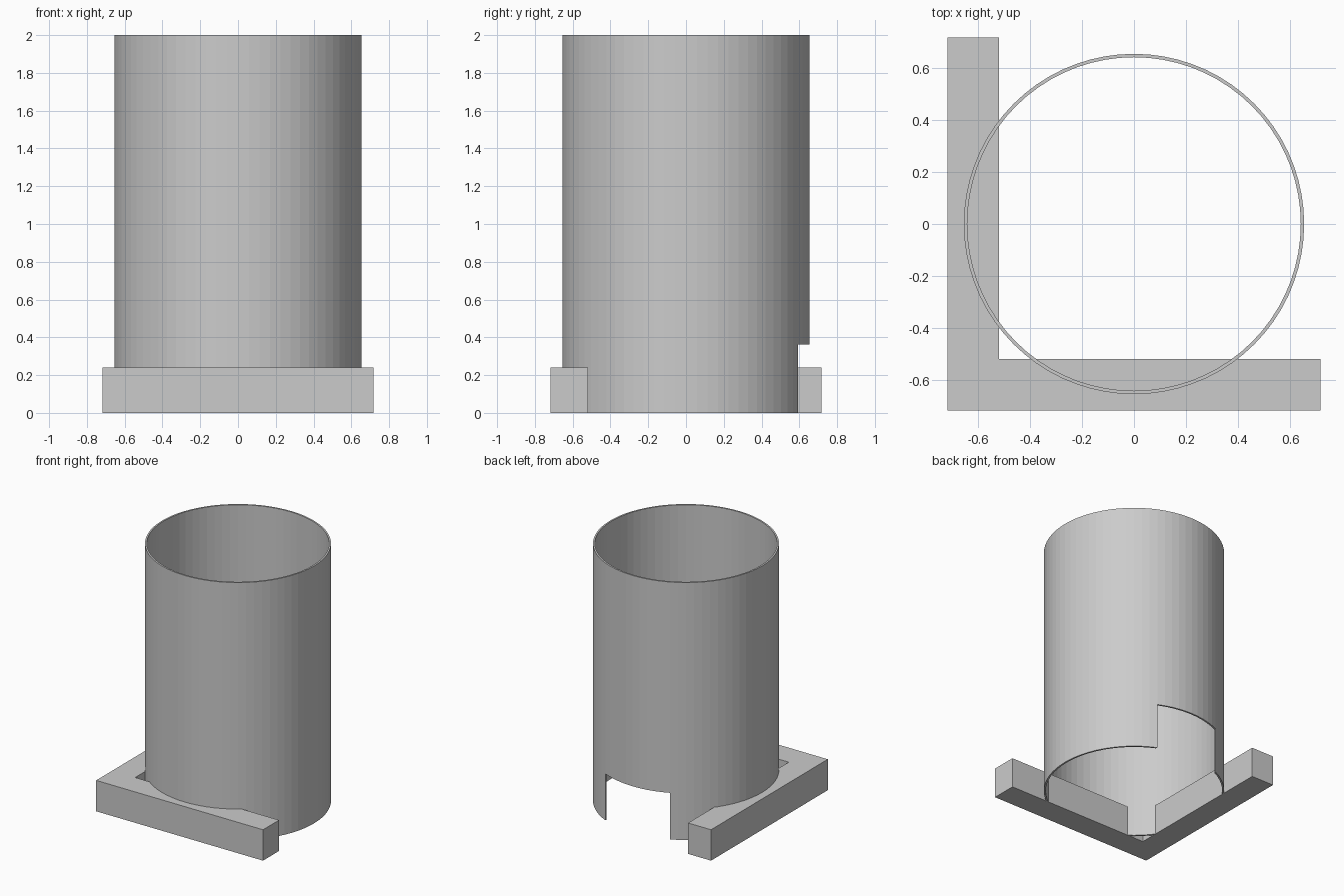
import bpy, bmesh

if "Cube" in bpy.data.objects:
    bpy.data.objects.remove(bpy.data.objects["Cube"], do_unlink=True)

HALF = 0.717          # half width of the base
INNER = -0.52         # inner edge of both base arms
BASE_TOP = 0.24
OUTER_R, INNER_R, TOP = 0.655, 0.642, 2.0
NOTCH_HALF, NOTCH_TOP = 0.277, 0.362
SIDES = 72

grey = bpy.data.materials.new("light_grey")
grey.use_nodes = True
colour = (0.6, 0.6, 0.6, 1)
grey.diffuse_color = colour
grey.node_tree.nodes["Principled BSDF"].inputs["Base Color"].default_value = colour


def add_object(name, bm, helper=False):
    bmesh.ops.recalc_face_normals(bm, faces=bm.faces)
    mesh = bpy.data.meshes.new(name)
    bm.to_mesh(mesh)
    bm.free()
    mesh.materials.append(grey)
    obj = bpy.data.objects.new(name, mesh)
    bpy.context.collection.objects.link(obj)
    if helper:
        obj.hide_render = True
        obj.hide_set(True)
    return obj


def prism(name, outline, z0, z1, helper=False):
    bm = bmesh.new()
    face = bm.faces.new([bm.verts.new((x, y, z0)) for x, y in outline])
    grown = bmesh.ops.extrude_face_region(bm, geom=[face])["geom"]
    verts = [v for v in grown if isinstance(v, bmesh.types.BMVert)]
    bmesh.ops.translate(bm, verts=verts, vec=(0, 0, z1 - z0))
    return add_object(name, bm, helper)


def cut(obj, cutter):
    mod = obj.modifiers.new("cut_" + cutter.name, 'BOOLEAN')
    mod.operation = 'DIFFERENCE'
    mod.solver = 'EXACT'
    mod.object = cutter


# L-shaped base along the front and one side
l_outline = [(-HALF, -HALF), (HALF, -HALF), (HALF, INNER),
             (INNER, INNER), (INNER, HALF), (-HALF, HALF)]
prism("corner_base", l_outline, 0, BASE_TOP)

# Thin open tube
bm = bmesh.new()
rings = []
for radius, z in ((OUTER_R, 0), (OUTER_R, TOP), (INNER_R, TOP), (INNER_R, 0)):
    ring = bmesh.ops.create_circle(bm, segments=SIDES, radius=radius)["verts"]
    bmesh.ops.translate(bm, verts=ring, vec=(0, 0, z))
    rings.append(ring)
for a, b in zip(rings, rings[1:] + rings[:1]):
    for i in range(SIDES):
        j = (i + 1) % SIDES
        bm.faces.new((a[i], a[j], b[j], b[i]))
tube = add_object("tube", bm)

# Rear notch at the foot of the tube
notch = [(-NOTCH_HALF, 0.3), (NOTCH_HALF, 0.3), (NOTCH_HALF, 1), (-NOTCH_HALF, 1)]
cut(tube, prism("notch_cutter", notch, -0.1, NOTCH_TOP, helper=True))

# Clear the tube wall where it is buried in the base
inset = 0.003
buried = [(min(x, INNER - inset) if x == INNER else x,
           min(y, INNER - inset) if y == INNER else y) for x, y in l_outline]
cut(tube, prism("base_cutter", buried, -0.1, BASE_TOP - inset, helper=True))
